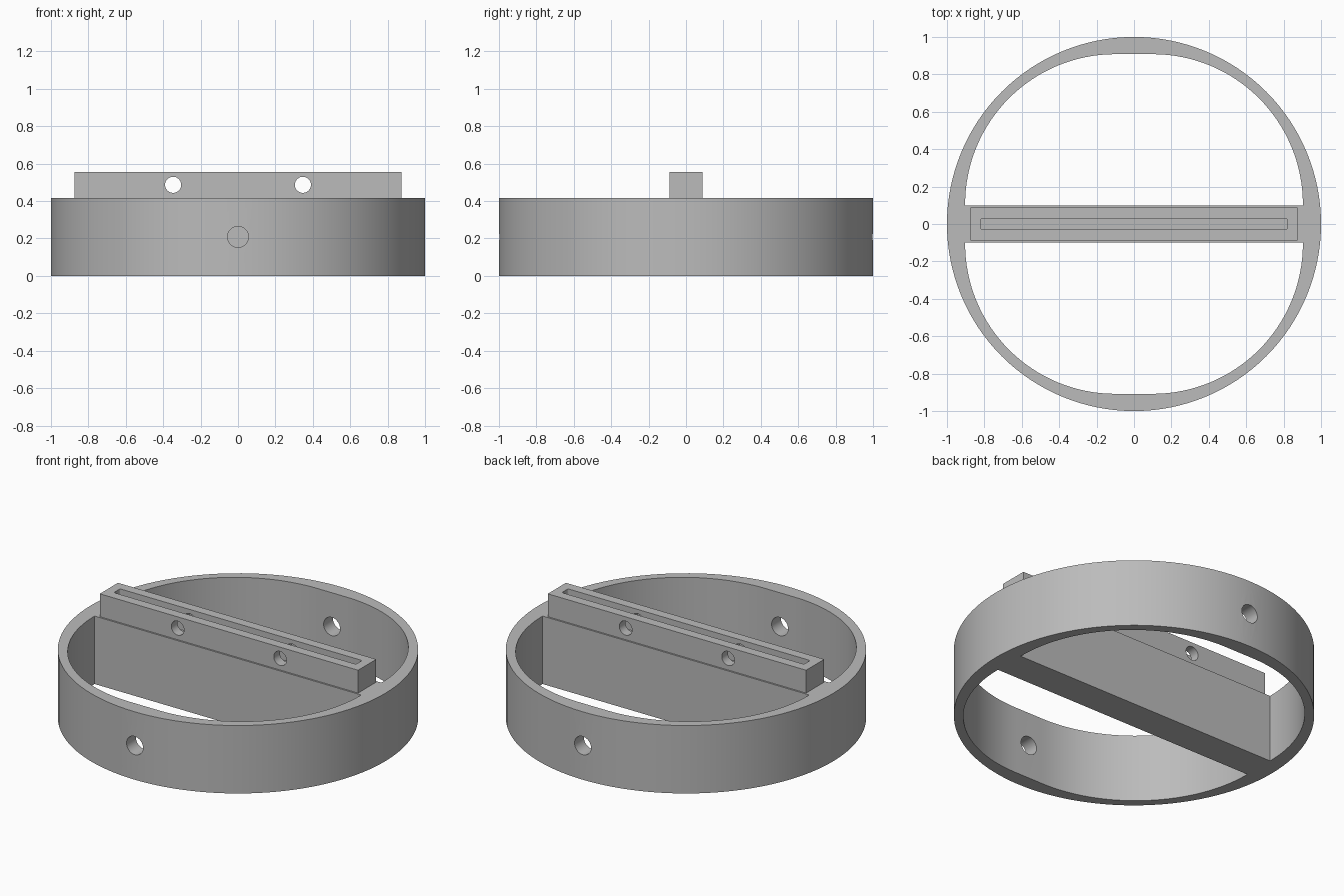
import bpy
import bmesh
from math import cos, sin, pi, radians
from mathutils import Matrix

cube = bpy.data.objects.get("Cube")
if cube:
    bpy.data.objects.remove(cube, do_unlink=True)

BODY_H, BLOCK_TOP = 0.416, 0.556

grey = bpy.data.materials.new("plain_grey")
grey.use_nodes = True
colour = (0.5, 0.5, 0.5, 1)
grey.diffuse_color = colour
grey.node_tree.nodes["Principled BSDF"].inputs["Base Color"].default_value = colour


def arc(cx, cy, r, start, end, n):
    """Points along an arc, angles in degrees."""
    steps = [radians(start + (end - start) * i / n) for i in range(n + 1)]
    return [(cx + r * cos(a), cy + r * sin(a)) for a in steps]


def prism(name, outline, z0, z1, matrix=Matrix()):
    """Extrude a flat outline from z0 to z1, then place it."""
    bm = bmesh.new()
    face = bm.faces.new([bm.verts.new((x, y, z0)) for x, y in outline])
    top = bmesh.ops.extrude_face_region(bm, geom=[face])["geom"]
    bmesh.ops.translate(bm, vec=(0, 0, z1 - z0),
                        verts=[v for v in top if isinstance(v, bmesh.types.BMVert)])
    bmesh.ops.transform(bm, matrix=matrix, verts=bm.verts)
    bmesh.ops.recalc_face_normals(bm, faces=bm.faces)
    mesh = bpy.data.meshes.new(name)
    bm.to_mesh(mesh)
    bm.free()
    mesh.materials.append(grey)
    obj = bpy.data.objects.new(name, mesh)
    bpy.context.collection.objects.link(obj)
    return obj


def circle(r, n):
    return arc(0, 0, r, 0, 360, n)[:-1]


def rounded_box(hx, hy, r, n=6):
    pts = []
    for sx, sy, a in ((1, 1, 0), (-1, 1, 90), (-1, -1, 180), (1, -1, 270)):
        pts += arc(sx * (hx - r), sy * (hy - r), r, a, a + 90, n)
    return pts


def cross_hole(x, y, z, r, length):
    """Cylindrical cutter running front to back."""
    place = Matrix.Translation((x, y, z)) @ Matrix.Rotation(pi / 2, 4, 'X')
    return prism("hole_cutter", circle(r, 40), -length / 2, length / 2, place)


def finish(obj, cutters):
    """Cut, bake the result and shade it."""
    bpy.ops.object.select_all(action='DESELECT')
    obj.select_set(True)
    bpy.context.view_layer.objects.active = obj
    for cutter in cutters:
        cutter.hide_render = True
        mod = obj.modifiers.new("cut", 'BOOLEAN')
        mod.operation, mod.solver, mod.object = 'DIFFERENCE', 'EXACT', cutter
        bpy.ops.object.modifier_apply(modifier=mod.name)
        bpy.data.objects.remove(cutter, do_unlink=True)
    bpy.ops.object.shade_smooth_by_angle(angle=radians(30))


# Round body: two rounded openings leave the outer wall and the cross web
body = prism("ring_and_cross_web", circle(1, 128), 0, BODY_H)
opening = [(0.903, 0.098)] + arc(0.1, 0.105, 0.803, 0, 90, 32)
opening += [(-x, y) for x, y in reversed(opening)]
cutters = []
for side in (1, -1):
    flip = Matrix.Diagonal((1, side, 1, 1))
    cutters.append(prism("opening_cutter", opening, -0.1, BODY_H + 0.1, flip))
    cutters.append(cross_hole(0, side * 0.95, 0.209, 0.056, 0.3))
finish(body, cutters)

# Slotted holder block on the web, with two cross holes
block = prism("slotted_block", [(-0.875, -0.088), (0.875, -0.088),
                                (0.875, 0.088), (-0.875, 0.088)], BODY_H, BLOCK_TOP)
slot = prism("slot_cutter", rounded_box(0.82, 0.03, 0.01), BODY_H - 0.1, BLOCK_TOP + 0.1)
finish(block, [slot] + [cross_hole(x, 0, 0.487, 0.043, 0.5) for x in (-0.347, 0.347)])
